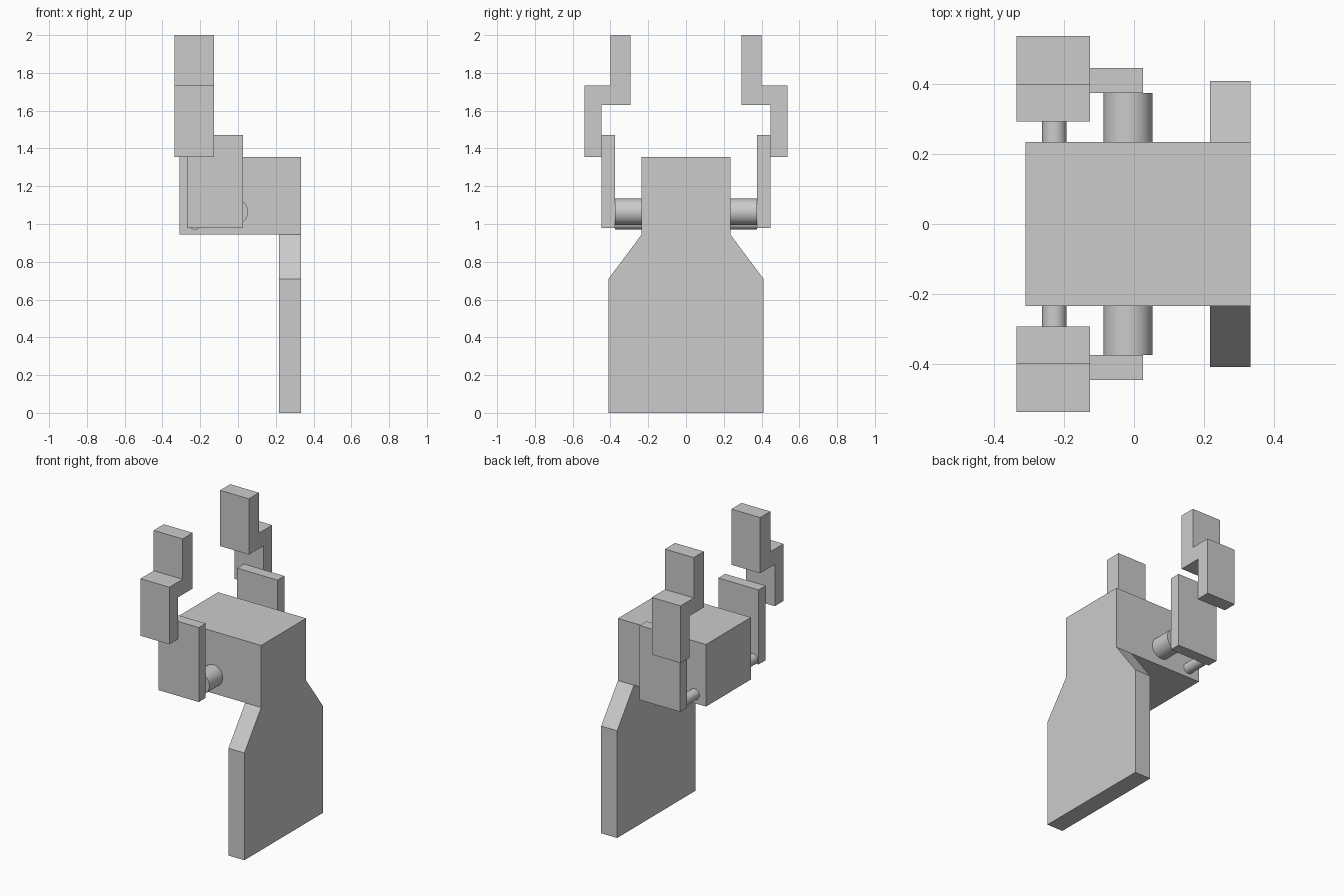
import bpy
import bmesh
from math import pi, radians
from mathutils import Matrix, Vector

cube = bpy.data.objects.get("Cube")
if cube:
    bpy.data.objects.remove(cube, do_unlink=True)

# Single plain grey
grey = bpy.data.materials.new("plain grey")
grey.use_nodes = True
colour = (0.6, 0.6, 0.6, 1)
grey.diffuse_color = colour
grey.node_tree.nodes["Principled BSDF"].inputs["Base Color"].default_value = colour


def finish(name, bm):
    bmesh.ops.recalc_face_normals(bm, faces=bm.faces)
    mesh = bpy.data.meshes.new(name)
    bm.to_mesh(mesh)
    bm.free()
    mesh.materials.append(grey)
    obj = bpy.data.objects.new(name, mesh)
    bpy.context.collection.objects.link(obj)
    return obj


def extrude_x(name, outline, x0, x1):
    """Extrude a (y, z) outline between two x positions."""
    bm = bmesh.new()
    face = bm.faces.new([bm.verts.new((x0, y, z)) for y, z in outline])
    moved = bmesh.ops.extrude_face_region(bm, geom=[face])["geom"]
    verts = [v for v in moved if isinstance(v, bmesh.types.BMVert)]
    bmesh.ops.translate(bm, verts=verts, vec=Vector((x1 - x0, 0, 0)))
    return finish(name, bm)


def box(name, x0, x1, y0, y1, z0, z1):
    return extrude_x(name, [(y0, z0), (y1, z0), (y1, z1), (y0, z1)], x0, x1)


def pin(name, x, z, radius, y0, y1):
    """Round pin running along y."""
    bm = bmesh.new()
    place = Matrix.Translation((x, (y0 + y1) / 2, z)) @ Matrix.Rotation(pi / 2, 4, "X")
    bmesh.ops.create_cone(bm, cap_ends=True, segments=48, radius1=radius,
                          radius2=radius, depth=abs(y1 - y0), matrix=place)
    obj = finish(name, bm)
    bpy.ops.object.select_all(action="DESELECT")
    obj.select_set(True)
    bpy.context.view_layer.objects.active = obj
    bpy.ops.object.shade_smooth_by_angle(angle=radians(30))


# Body block and the shouldered mounting plate below it
BODY, PLATE, TOP, UNDER, SHOULDER = 0.235, 0.41, 1.355, 0.944, 0.71
box("body", -0.311, 0.217, -BODY, BODY, UNDER, TOP)
half = [(PLATE, 0), (PLATE, SHOULDER), (BODY, UNDER), (BODY, TOP)]
extrude_x("mounting_plate", half + [(-y, z) for y, z in reversed(half)], 0.217, 0.334)

# Mirrored arms: two pins, a link plate and a stepped finger
INNER, OUTER = 0.375, 0.447
finger = [(OUTER, 1.355), (0.538, 1.355), (0.538, 1.733), (0.4, 1.733),
          (0.4, 2.0), (0.294, 2.0), (0.294, 1.631), (OUTER, 1.631)]
for side, s in (("back", 1), ("front", -1)):
    pin(side + "_large_pin", -0.017, 1.064, 0.07, s * BODY, s * INNER)
    pin(side + "_small_pin", -0.228, 1.005, 0.035, s * BODY, s * INNER)
    box(side + "_link", -0.27, 0.026, s * INNER, s * OUTER, 0.979, 1.472)
    extrude_x(side + "_finger", [(s * y, z) for y, z in finger], -0.337, -0.126)
